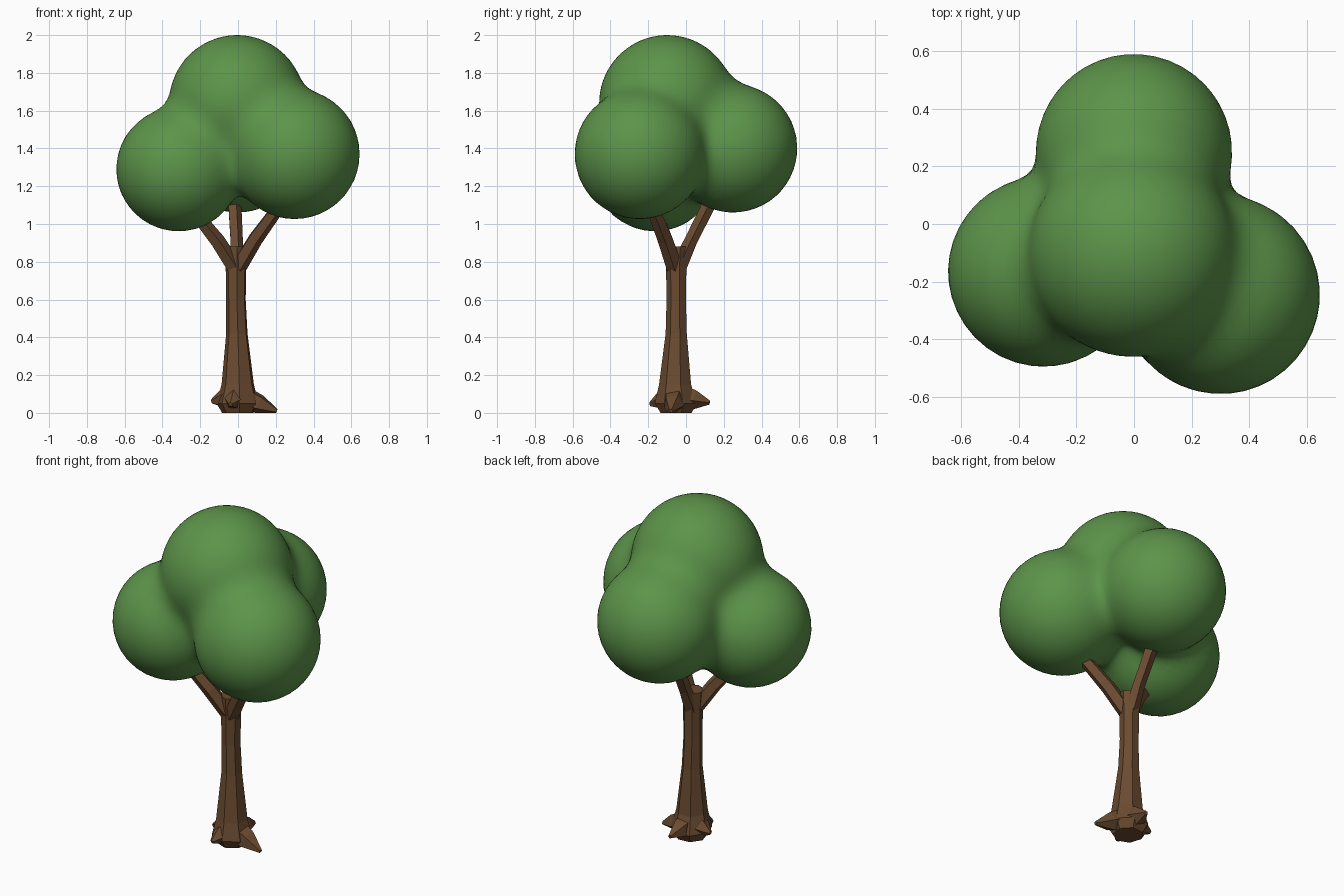
import bpy, bmesh, math
from mathutils import Vector

if "Cube" in bpy.data.objects:
    bpy.data.objects.remove(bpy.data.objects["Cube"])


def material(name, rgb):
    m = bpy.data.materials.new(name)
    m.diffuse_color = (*rgb, 1)
    m.use_nodes = True
    m.node_tree.nodes["Principled BSDF"].inputs["Base Color"].default_value = m.diffuse_color
    return m


LEAF = material("leaf green", (0.108, 0.295, 0.068))
BARK = material("bark brown", (0.145, 0.070, 0.030))


def finish(bm, name, mat, smooth=False):
    bmesh.ops.recalc_face_normals(bm, faces=bm.faces)
    for f in bm.faces:
        f.smooth = smooth
    me = bpy.data.meshes.new(name)
    bm.to_mesh(me)
    bm.free()
    me.materials.append(mat)
    ob = bpy.data.objects.new(name, me)
    bpy.context.collection.objects.link(ob)
    return ob


def tube(name, path, sides, level=False, twist=0.0):
    """Faceted limb through (x, y, z, radius) points; level keeps rings flat."""
    bm = bmesh.new()
    pts = [Vector(p[:3]) for p in path]
    rings = []
    for i, p in enumerate(path):
        d = pts[min(i + 1, len(pts) - 1)] - pts[max(i - 1, 0)]
        q = Vector((0, 0, 1)).rotation_difference(d)
        ring = []
        for k in range(sides):
            a = 2 * math.pi * k / sides + twist
            v = Vector((math.cos(a), math.sin(a), 0)) * p[3]
            if not level:
                v = q @ v
            v = pts[i] + v
            v.z = max(v.z, 0)
            ring.append(bm.verts.new(v))
        rings.append(ring)
    for a, b in zip(rings, rings[1:]):
        for k in range(sides):
            n = (k + 1) % sides
            bm.faces.new((a[k], a[n], b[n], b[k]))
    bm.faces.new(rings[0])
    bm.faces.new(rings[-1])
    return finish(bm, name, BARK)


# Trunk, flared at the ground and at the fork
tube("trunk", [(0.00, -0.05, 0.00, 0.085), (0.00, -0.05, 0.05, 0.115),
               (0.00, -0.055, 0.15, 0.088), (-0.005, -0.05, 0.42, 0.058),
               (-0.01, -0.05, 0.60, 0.053), (-0.01, -0.05, 0.78, 0.056),
               (-0.01, -0.05, 0.88, 0.062)], 7, level=True, twist=0.3)

# Roots: tapering wedges out of the trunk foot
roots = {"right": (0.205, -0.08, 0.01), "back": (0.02, 0.125, 0.055),
         "left": (-0.14, -0.03, 0.06), "front": (-0.04, -0.19, 0.045)}
for side, tip in roots.items():
    t = Vector(tip)
    s = Vector((0, -0.05, 0.09))
    tube(side + "_root", [(*s, 0.075), (*s.lerp(t, 0.55), 0.055), (*t, 0.012)], 5)

# Branches from the fork into each leaf lobe
tube("right_branch", [(0.00, -0.06, 0.77, 0.045), (0.09, -0.11, 0.92, 0.042),
                      (0.20, -0.17, 1.07, 0.036)], 5)
tube("left_branch", [(-0.02, -0.06, 0.77, 0.045), (-0.11, -0.11, 0.91, 0.042),
                     (-0.23, -0.16, 1.06, 0.034)], 5)
tube("back_branch", [(-0.01, -0.04, 0.77, 0.045), (-0.01, 0.025, 0.91, 0.036),
                     (-0.02, 0.12, 1.10, 0.038)], 5)

# Leaf crown: four round lobes blended softly into one surface
LOBES = [(Vector((-0.005, -0.10, 1.64)), 0.36),
         (Vector((0.0, 0.25, 1.40)), 0.34),
         (Vector((0.30, -0.245, 1.37)), 0.345),
         (Vector((-0.315, -0.165, 1.29)), 0.33)]


def crown_distance(p, k=0.10):
    d = 9.0
    for c, r in LOBES:
        e = (p - c).length - r
        h = max(k - abs(d - e), 0) / k
        d = min(d, e) - h * h * k / 4
    return d


bm = bmesh.new()
bmesh.ops.create_icosphere(bm, subdivisions=5, radius=1)
origin = Vector((0, -0.06, 1.46))
for v in bm.verts:
    ray = v.co.normalized()
    t = 1.2
    for _ in range(150):          # walk inwards to the crown surface
        d = crown_distance(origin + ray * t)
        if d < 0.0005 or t < 0.02:
            break
        t -= max(d, 0.0005)
    v.co = origin + ray * t
bmesh.ops.smooth_vert(bm, verts=bm.verts, factor=0.3,
                      use_axis_x=True, use_axis_y=True, use_axis_z=True)
# Settle the crown so its top is exactly at 2 units
lift = 2.0 - max(v.co.z for v in bm.verts)
bmesh.ops.translate(bm, verts=bm.verts, vec=(0, 0, lift))
finish(bm, "leaf_crown", LEAF, smooth=True)
